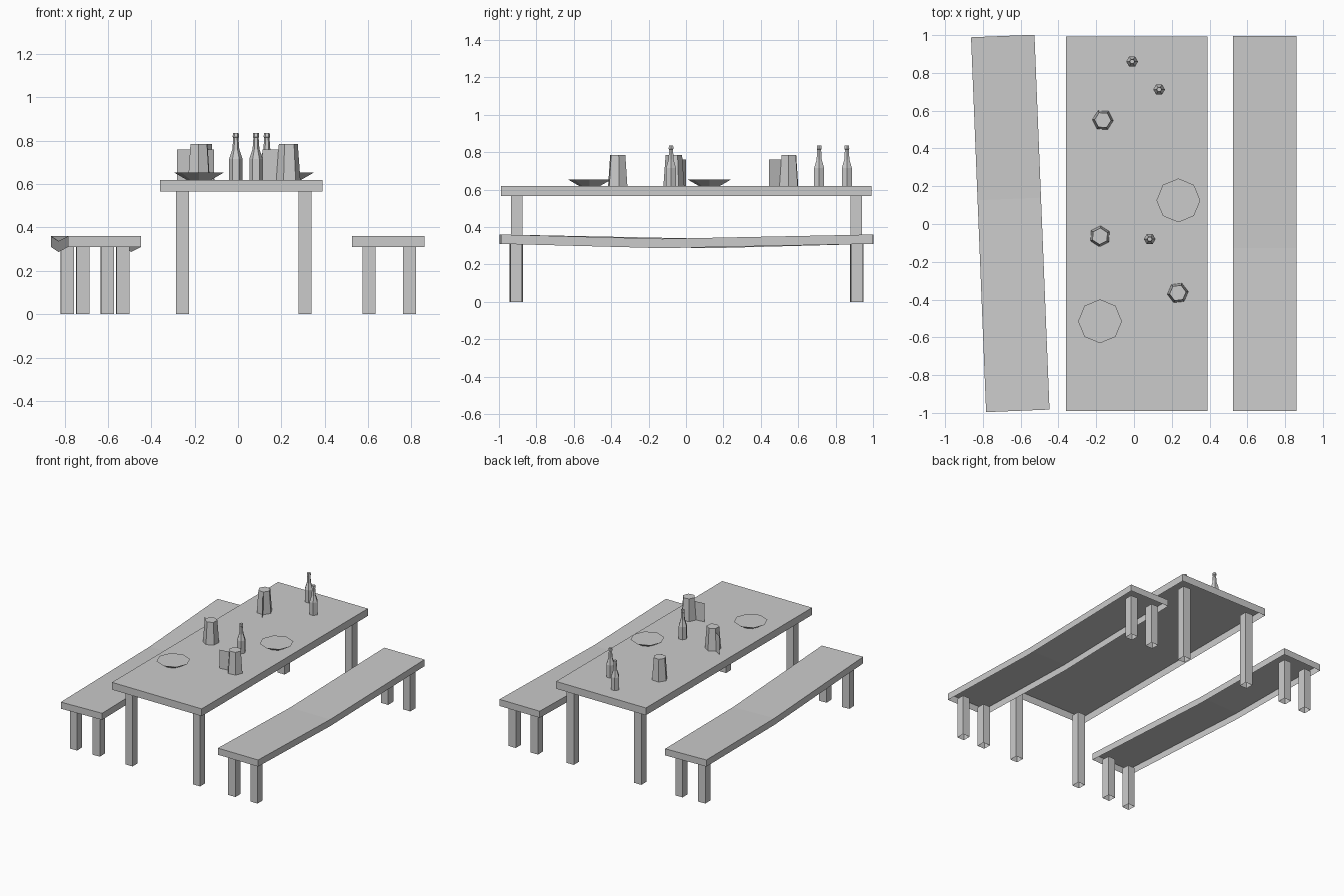
import bpy
import bmesh
from math import cos, sin, pi, radians
from mathutils import Matrix, Vector

cube = bpy.data.objects.get("Cube")
if cube:
    bpy.data.objects.remove(cube, do_unlink=True)

GREY = (0.6, 0.6, 0.6, 1.0)
grey = bpy.data.materials.new("plain grey")
grey.use_nodes = True
grey.diffuse_color = GREY
grey.node_tree.nodes["Principled BSDF"].inputs["Base Color"].default_value = GREY

TABLE_Z = 0.62


def finish(name, bm, place=Matrix()):
    mesh = bpy.data.meshes.new(name)
    bm.to_mesh(mesh)
    bm.free()
    mesh.materials.append(grey)
    obj = bpy.data.objects.new(name, mesh)
    bpy.context.collection.objects.link(obj)
    obj.matrix_world = place
    return obj


def open_box(bm, x, y, z, open_top=False):
    """Box from (low, high) ranges, left open underneath."""
    size = Vector((x[1] - x[0], y[1] - y[0], z[1] - z[0]))
    centre = Vector((x[0] + x[1], y[0] + y[1], z[0] + z[1])) / 2
    made = bmesh.ops.create_cube(bm, size=1, matrix=Matrix.Translation(centre) @ Matrix.Diagonal(size.to_4d()))
    faces = {f for v in made["verts"] for f in v.link_faces}
    bm.normal_update()
    gone = [f for f in faces if f.normal.z < -0.5 or (open_top and f.normal.z > 0.5)]
    bmesh.ops.delete(bm, geom=gone, context="FACES_ONLY")


def legs(name, xs, ys, height, place=Matrix()):
    bm = bmesh.new()
    for x in xs:
        for y in ys:
            open_box(bm, (x - 0.03, x + 0.03), (y - 0.031, y + 0.031), (0, height), True)
    finish(name, bm, place)


def turned(bm, profile, sides, start=0.0):
    """Faceted solid from (radius, height) rings, capped at both ends."""
    rings = [[bm.verts.new((r * cos(start + 2 * pi * i / sides), r * sin(start + 2 * pi * i / sides), z))
              for i in range(sides)] for r, z in profile]
    for low, high in zip(rings, rings[1:]):
        for i in range(sides):
            j = (i + 1) % sides
            bm.faces.new((low[i], low[j], high[j], high[i]))
    bm.faces.new(rings[0][::-1])
    bm.faces.new(rings[-1])


def bench(side, place):
    # seat plank, bent down at one crosswise cut
    bm = bmesh.new()
    open_box(bm, (-0.168, 0.168), (-0.993, 0.993), (0.31, 0.36))
    cut = bmesh.ops.bisect_plane(bm, geom=bm.verts[:] + bm.edges[:] + bm.faces[:],
                                 plane_co=(0, -0.13, 0), plane_no=(0, 1, 0))
    for v in cut["geom_cut"]:
        if isinstance(v, bmesh.types.BMVert):
            v.co.z -= 0.023
    finish(side + "_bench_seat", bm, place)
    legs(side + "_bench_legs", (-0.088, 0.097), (-0.91, 0.912), 0.31, place)


# table
bm = bmesh.new()
open_box(bm, (-0.36, 0.39), (-0.99, 0.993), (0.565, TABLE_Z))
finish("table_top", bm)
legs("table_legs", (-0.256, 0.308), (-0.905, 0.911), 0.565)

# benches, the second one turned around and slightly askew
bench("left", Matrix.Translation((0.693, 0.003, 0)))
bench("right", Matrix.Translation((-0.655, 0.003, 0)) @ Matrix.Rotation(radians(182.3), 4, "Z"))

# plates
for n, (x, y) in enumerate([(0.235, 0.125), (-0.18, -0.515)], 1):
    bm = bmesh.new()
    turned(bm, [(0.057, 0), (0.116, 0.034)], 8)
    finish(f"plate_{n}", bm, Matrix.Translation((x, y, TABLE_Z)))

# mugs with a thin flat handle
for n, (x, y, angle) in enumerate([(-0.165, 0.55, -63), (-0.18, -0.065, 147), (0.232, -0.365, 187)], 1):
    bm = bmesh.new()
    turned(bm, [(0.056, 0), (0.044, 0.166)], 6)
    handle = [(0.045, 0), (0.12, 0), (0.12, 0.14), (0.045, 0.14)]
    bm.faces.new([bm.verts.new((r, 0, z)) for r, z in handle])
    finish(f"mug_{n}", bm, Matrix.Translation((x, y, TABLE_Z)) @ Matrix.Rotation(radians(angle), 4, "Z"))

# bottles
for n, (x, y) in enumerate([(-0.01, 0.86), (0.133, 0.712), (0.083, -0.08)], 1):
    bm = bmesh.new()
    turned(bm, [(0.031, 0), (0.031, 0.095), (0.016, 0.14), (0.012, 0.195),
                (0.015, 0.197), (0.013, 0.215)], 6)
    finish(f"bottle_{n}", bm, Matrix.Translation((x, y, TABLE_Z)))
